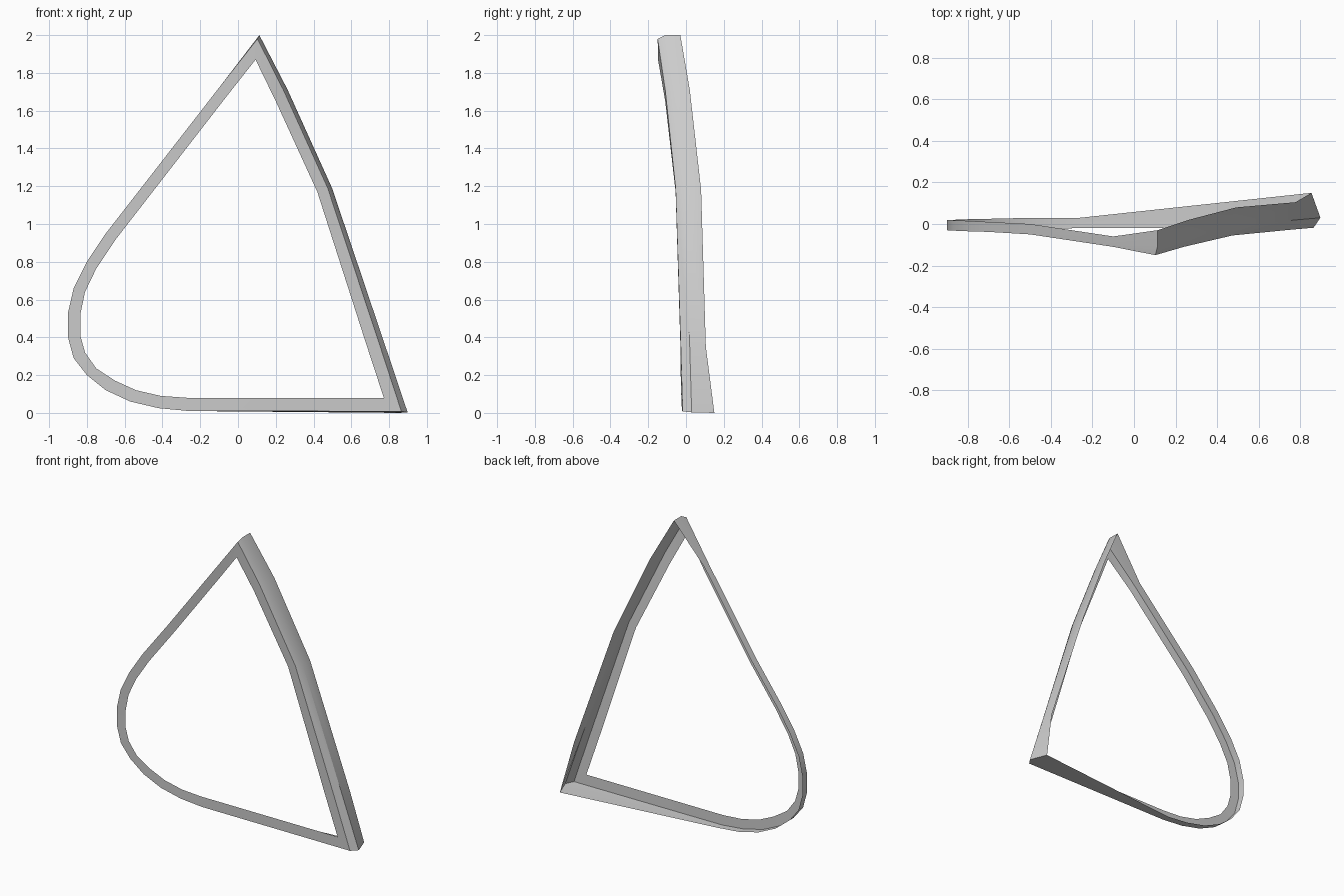
import bpy, bmesh

# Rounded left part: outer x,z / inner x,z / front y / back y
bend = [
    (-.26, .01, -.27, .08, -.02, .03),
    (-.42, .025, -.41, .09, -.022, .03),
    (-.57, .06, -.54, .12, -.024, .028),
    (-.70, .12, -.65, .17, -.026, .025),
    (-.80, .20, -.75, .235, -.028, .023),
    (-.87, .29, -.81, .32, -.03, .02),
    (-.90, .40, -.835, .41, -.03, .02),
    (-.90, .53, -.835, .52, -.03, .02),
    (-.87, .66, -.81, .64, -.032, .018),
    (-.80, .80, -.75, .765, -.035, .015),
    (-.70, .95, -.65, .915, -.038, .01),
    (-.50, 1.207, -.45, 1.173, -.05, 0),
    (-.10, 1.722, -.06, 1.676, -.11, -.06),
]


def section(ox, oz, ix, iz, f, b):
    """L-shaped section: front inner, front outer, wall ridge, wall back."""
    return [(ix, f, iz), (ox, f, oz), (ox, f + (b - f) * .35, oz), (ox, b, oz)]


rings = [section(*s) for s in bend]
# Apex, straight edge and lower corner, with a bevelled outer front edge
rings += [
    [(.093, -.148, 1.87), (.103, -.15, 1.98), (.113, -.11, 2), (.113, -.03, 2)],
    [(.20, -.11, 1.65), (.24, -.11, 1.71), (.263, -.065, 1.71), (.263, .02, 1.71)],
    [(.42, -.055, 1.17), (.475, -.055, 1.19), (.498, -.01, 1.19), (.493, .08, 1.18)],
    [(.677, -.03, .37), (.75, -.028, .36), (.783, .02, .345), (.778, .105, .35)],
    [(.772, -.02, .08), (.865, -.018, .008), (.898, .03, .003), (.855, .15, 0)],
]

# Sweep an open shell: front face plus outer wall, hollow behind
bm = bmesh.new()
loops = [[bm.verts.new(p) for p in ring] for ring in rings]
for a, b in zip(loops, loops[1:] + loops[:1]):
    for i in range(3):
        bm.faces.new((a[i], b[i], b[i + 1], a[i + 1]))
bmesh.ops.recalc_face_normals(bm, faces=bm.faces)
bm.faces.ensure_lookup_table()
if bm.faces[0].normal.y > 0:
    bmesh.ops.reverse_faces(bm, faces=bm.faces)
mesh = bpy.data.meshes.new("curved_frame")
bm.to_mesh(mesh)
bm.free()
frame = bpy.data.objects.new("curved_frame", mesh)
bpy.context.collection.objects.link(frame)

# Smooth shading with sharp corners kept
bpy.context.view_layer.objects.active = frame
frame.select_set(True)
bpy.ops.object.shade_smooth_by_angle()
